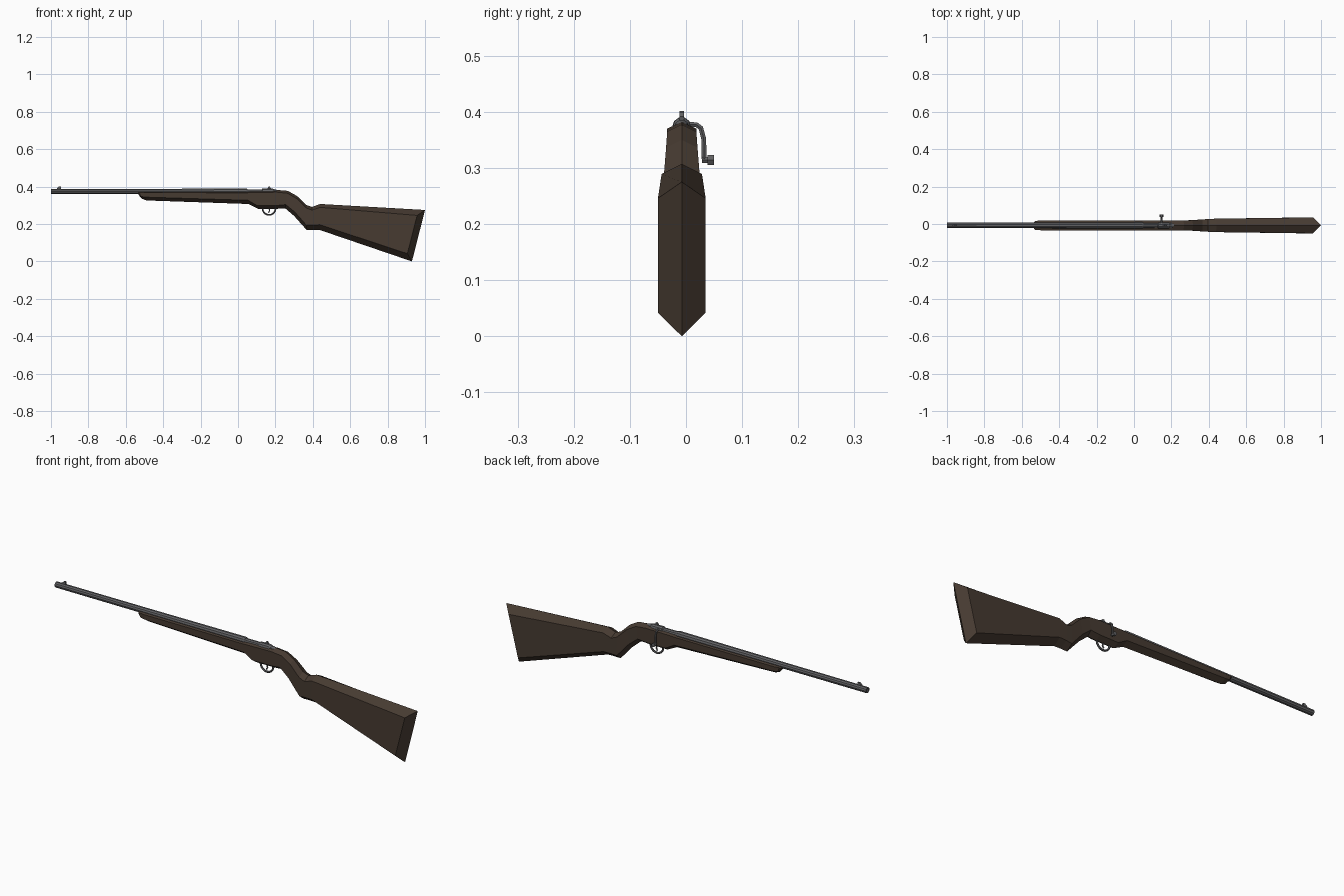
import bpy, bmesh, math
from mathutils import Vector

if "Cube" in bpy.data.objects:
    bpy.data.objects.remove(bpy.data.objects["Cube"])

AXIS_Y = -0.0075


def material(name, rgb):
    m = bpy.data.materials.new(name)
    m.diffuse_color = (*rgb, 1)
    m.use_nodes = True
    m.node_tree.nodes["Principled BSDF"].inputs["Base Color"].default_value = m.diffuse_color
    return m


WOOD = material("walnut", (0.062, 0.043, 0.031))
STEEL = material("steel", (0.12, 0.12, 0.125))


def finish(name, bm, mat):
    bmesh.ops.recalc_face_normals(bm, faces=bm.faces)
    me = bpy.data.meshes.new(name)
    bm.to_mesh(me)
    bm.free()
    me.materials.append(mat)
    ob = bpy.data.objects.new(name, me)
    ob.location.y = AXIS_Y
    bpy.context.collection.objects.link(ob)
    return ob


def loft(bm, rings):
    """Skin a list of equal-length closed vertex rings."""
    vs = [[bm.verts.new(p) for p in r] for r in rings]
    n = len(vs[0])
    for a, b in zip(vs, vs[1:]):
        for i in range(n):
            j = (i + 1) % n
            bm.faces.new((a[i], a[j], b[j], b[i]))
    return vs


def lathe_x(name, profile, z, sides=10):
    """Turn an (x, radius) profile about a line along x at height z."""
    bm = bmesh.new()
    rings = [[(x, r * math.cos(2 * math.pi * k / sides), z + r * math.sin(2 * math.pi * k / sides))
              for k in range(sides)] for x, r in profile]
    vs = loft(bm, rings)
    bm.faces.new(vs[0])
    bm.faces.new(vs[-1])
    return finish(name, bm, STEEL)


def slab(name, outline, half):
    """Extrude an x-z outline to both sides of the centre plane."""
    bm = bmesh.new()
    vs = loft(bm, [[(x, y, z) for x, z in outline] for y in (-half, half)])
    bm.faces.new(vs[0])
    bm.faces.new(vs[1])
    return finish(name, bm, STEEL)


def rod(name, points, radius, cyclic=False):
    """Bent round bar through the points."""
    cu = bpy.data.curves.new(name, 'CURVE')
    cu.dimensions = '3D'
    cu.bevel_depth = radius
    cu.bevel_resolution = 1
    cu.use_fill_caps = True
    sp = cu.splines.new('POLY')
    sp.points.add(len(points) - 1)
    for p, co in zip(sp.points, points):
        p.co = (*co, 1)
    sp.use_cyclic_u = cyclic
    sp.use_smooth = False
    cu.materials.append(STEEL)
    ob = bpy.data.objects.new(name, cu)
    ob.location.y = AXIS_Y
    bpy.context.collection.objects.link(ob)
    return ob


# Stock: six-sided sections (top x, z, bottom x, z, half width, top bevel, bottom bevel)
sections = [
    (-0.535, 0.372, -0.530, 0.354, 0.018, 0.005, 0.005),
    (-0.530, 0.375, -0.515, 0.336, 0.024, 0.007, 0.012),
    (-0.500, 0.375, -0.490, 0.326, 0.026, 0.008, 0.018),
    (0.050, 0.376, 0.055, 0.307, 0.026, 0.009, 0.020),
    (0.085, 0.379, 0.107, 0.281, 0.026, 0.011, 0.018),
    (0.210, 0.382, 0.205, 0.281, 0.026, 0.012, 0.018),
    (0.267, 0.377, 0.252, 0.284, 0.026, 0.013, 0.020),
    (0.315, 0.350, 0.300, 0.243, 0.028, 0.014, 0.022),
    (0.365, 0.302, 0.367, 0.168, 0.032, 0.016, 0.025),
    (0.395, 0.291, 0.400, 0.169, 0.034, 0.017, 0.027),
    (0.440, 0.307, 0.437, 0.168, 0.036, 0.018, 0.028),
    (1.000, 0.275, 0.930, 0.000, 0.0425, 0.030, 0.043),
]
rings = []
for i, (xt, zt, xb, zb, w, bt, bb) in enumerate(sections):
    top, bot = Vector((xt, 0, zt)), Vector((xb, 0, zb))
    down = (bot - top).normalized()
    inset = 0.035 if i == len(sections) - 1 else 0   # ridged butt end
    side = Vector((-inset, w, 0))
    hi, lo = top + down * bt + side, bot - down * bb + side
    flip = Vector((1, -1, 1))
    rings.append([top, hi, lo, bot, lo * flip, hi * flip])
bm = bmesh.new()
vs = loft(bm, rings)
for r in (vs[0], vs[-1]):
    bm.faces.new(r[:4])
    bm.faces.new((r[3], r[4], r[5], r[0]))
finish("stock", bm, WOOD)

# Barrel with hollow muzzle, receiver and bolt
lathe_x("barrel", [(-0.93, 0.008), (-1.0, 0.008), (-1.0, 0.0145), (-0.5, 0.015),
                   (0.045, 0.017), (0.05, 0.014)], 0.3735)
lathe_x("receiver", [(0.04, 0.013), (0.20, 0.013), (0.215, 0.008)], 0.373)
lathe_x("bolt_body", [(0.125, 0.010), (0.13, 0.016), (0.185, 0.016), (0.195, 0.010)], 0.374)

# Sights
slab("front_sight", [(-0.972, 0.384), (-0.965, 0.394), (-0.957, 0.401), (-0.947, 0.401),
                     (-0.945, 0.384)], 0.004)
slab("rear_sight", [(0.150, 0.384), (0.160, 0.394), (0.163, 0.400), (0.170, 0.400),
                    (0.174, 0.392), (0.20, 0.384)], 0.004)

# Bolt handle and knob on the back (+y) side
hx = 0.147
rod("bolt_handle", [(hx, 0.0, 0.378), (hx, 0.026, 0.377), (hx, 0.034, 0.371), (hx, 0.039, 0.352),
                    (hx, 0.040, 0.312)], 0.005)
rod("bolt_knob", [(hx, 0.036, 0.314), (hx, 0.046, 0.314)], 0.006)
rod("bolt_knob_end", [(hx, 0.046, 0.314), (hx, 0.0575, 0.314)], 0.010)

# Trigger guard and trigger
guard = [(0.166 + 0.035 * math.cos(a), 0, 0.283 + 0.034 * math.sin(a))
         for a in (math.pi * (1 + k / 10) for k in range(11))]
rod("trigger_guard", guard, 0.005)
rod("trigger", [(0.165, 0, 0.286), (0.169, 0, 0.272), (0.163, 0, 0.260)], 0.0035)
